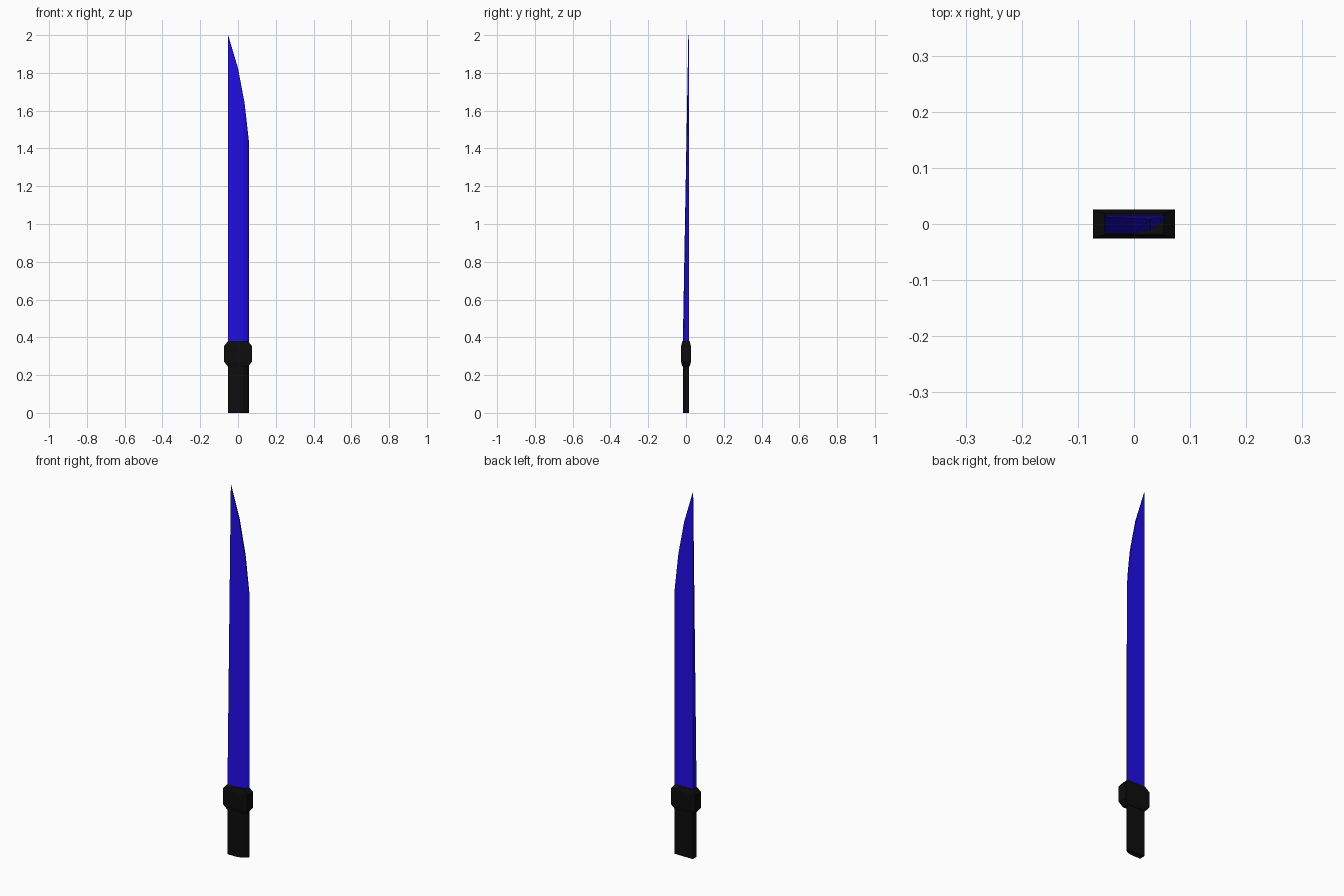
import bpy, bmesh
from mathutils import Vector

if "Cube" in bpy.data.objects:
    bpy.data.objects.remove(bpy.data.objects["Cube"])


def material(name, color):
    m = bpy.data.materials.new(name)
    m.diffuse_color = (*color, 1)
    m.use_nodes = True
    m.node_tree.nodes["Principled BSDF"].inputs["Base Color"].default_value = m.diffuse_color
    return m


def loft(name, rings, mat, cuts=()):
    """Skin closed rings of 3D points, cap the ends, then trim with planes."""
    bm = bmesh.new()
    loops = [[bm.verts.new(p) for p in ring] for ring in rings]
    n = len(loops[0])
    for a, b in zip(loops, loops[1:]):
        for i in range(n):
            j = (i + 1) % n
            bm.faces.new((a[i], a[j], b[j], b[i]))
    bm.faces.new(loops[0][::-1])
    bm.faces.new(loops[-1])
    for co, no in cuts:
        geom = bm.verts[:] + bm.edges[:] + bm.faces[:]
        bmesh.ops.bisect_plane(bm, geom=geom, plane_co=co, plane_no=no,
                               clear_outer=True, dist=1e-6)
        bmesh.ops.holes_fill(bm, edges=[e for e in bm.edges if e.is_boundary])
    bmesh.ops.recalc_face_normals(bm, faces=bm.faces[:])
    me = bpy.data.meshes.new(name)
    bm.to_mesh(me)
    bm.free()
    ob = bpy.data.objects.new(name, me)
    me.materials.append(mat)
    bpy.context.collection.objects.link(ob)
    return ob


black = material("black", (0.004, 0.004, 0.004))
blue = material("blue", (0.015, 0.004, 0.8))

# Single-edged section: flat back, front curving to a sharp right edge
BACK = 0.016
SECTION = [(-0.052, -0.017), (0.0, -0.017), (0.03, -0.011),
           (0.048, 0.002), (0.058, BACK), (-0.052, BACK)]


def section(z, thickness=1.0):
    return [(x, BACK + (y - BACK) * thickness, z) for x, y in SECTION]


def rect(hx, hy, z):
    return [(-hx, -hy, z), (hx, -hy, z), (hx, hy, z), (-hx, hy, z)]


# Handle
loft("handle", [section(0), section(0.26)], black)

# Guard with chamfered ends
loft("guard", [rect(0.053, 0.019, 0.245), rect(0.073, 0.026, 0.27),
               rect(0.073, 0.026, 0.355), rect(0.053, 0.019, 0.38)], black)

# Blade, thinning upward, with a faceted curved tip
tip = [(0.058, 1.435), (0.035, 1.64), (0.0, 1.825), (-0.052, 2.0)]
cuts = []
for (x0, z0), (x1, z1) in zip(tip, tip[1:]):
    cuts.append((Vector((x0, 0, z0)), Vector((z1 - z0, 0, x0 - x1)).normalized()))
loft("blade", [section(0.36), section(2.02, 0.1)], blue, cuts)
